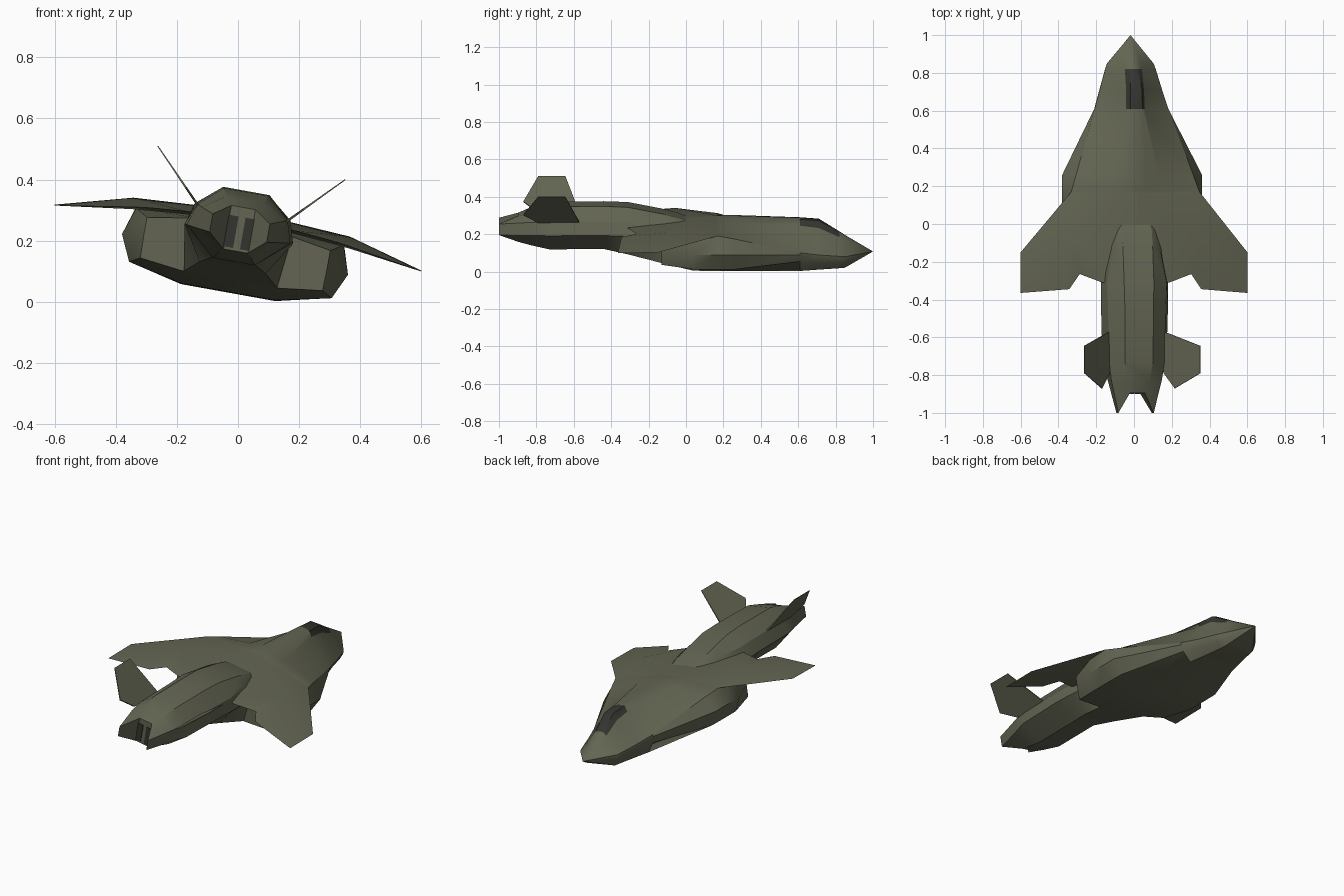
import bpy, bmesh, math
from mathutils import Vector

if "Cube" in bpy.data.objects:
    bpy.data.objects.remove(bpy.data.objects["Cube"])

ROLL, HEIGHT = math.radians(10.2), 0.21   # whole craft banks to the right


def material(name, rgb):
    m = bpy.data.materials.new(name)
    m.diffuse_color = (*rgb, 1)
    m.use_nodes = True
    m.node_tree.nodes["Principled BSDF"].inputs["Base Color"].default_value = m.diffuse_color
    return m


olive = material("olive", (0.125, 0.13, 0.085))
dark = material("dark_glass", (0.034, 0.034, 0.029))


def finish(bm, name, mats, angle=28):
    bmesh.ops.remove_doubles(bm, verts=bm.verts, dist=0.0008)
    bmesh.ops.recalc_face_normals(bm, faces=bm.faces)
    me = bpy.data.meshes.new(name)
    bm.to_mesh(me)
    bm.free()
    for m in mats:
        me.materials.append(m)
    for p in me.polygons:
        p.use_smooth = True
    me.set_sharp_from_angle(angle=math.radians(angle))
    ob = bpy.data.objects.new(name, me)
    bpy.context.collection.objects.link(ob)
    ob.rotation_euler = (0, ROLL, 0)
    ob.location = (0, 0, HEIGHT)
    return ob


def loft(bm, stations):
    """Each station is a half section of (x, y, z), mirrored into a ring."""
    rings = []
    for half in stations:
        pts = half + [(-x, y, z) for x, y, z in reversed(half) if x > 0]
        rings.append([bm.verts.new(p) for p in pts])
    n = len(rings[0])
    for a, b in zip(rings, rings[1:]):
        for i in range(n):
            j = (i + 1) % n
            bm.faces.new((a[i], a[j], b[j], b[i]))
    return rings


def section(y, pts):
    return [(x, y, z) for x, z in pts]


# forward body: nose, cockpit and side pods
bm = bmesh.new()
nose = [(0, -.104)] + [(.00001, -.104)] * 6
rings = loft(bm, [
    section(1.0, nose),
    section(.85, [(0, -.015), (.02, -.018), (.045, -.038), (.125, -.11), (.123, -.125), (.115, -.145), (.095, -.175)]),
    section(.82, [(0, .004), (.024, .001), (.046, -.018), (.136, -.106), (.134, -.122), (.125, -.145), (.1, -.177)]),
    section(.71, [(0, .073), (.03, .069), (.048, .032), (.168, -.093), (.167, -.107), (.155, -.135), (.125, -.18)]),
    section(.61, [(0, .08), (.032, .076), (.05, .045), (.198, -.076), (.198, -.088), (.188, -.125), (.15, -.183)]),
    section(.26, [(0, .09), (.05, .085), (.12, .07), (.315, .02), (.376, -.056), (.335, -.141), (.157, -.183)]),
    section(.17, [(0, .09), (.05, .084), (.14, .071), (.345, .042), (.376, -.056), (.337, -.141), (.157, -.182)]),
    section(.04, [(0, .07), (.05, .065), (.14, .055), (.345, .036), (.376, -.056), (.337, -.141), (.157, -.18)]),
    section(-.13, [(0, .05), (.05, .05), (.14, .04), (.305, .012), (.305, -.05), (.303, -.122), (.165, -.139)]),
])
bm.faces.new(rings[-1])
for f in bm.faces:   # canopy glass
    c = f.calc_center_median()
    if .61 < c.y < .82 and abs(c.x) < .045 and c.z > -.05:
        f.material_index = 1
finish(bm, "forward_body", [olive, dark])

# rear fuselage with notched tail
bm = bmesh.new()
rings = loft(bm, [
    section(.02, [(.07, .07), (.09, .06), (.14, -.02), (.14, -.15)]),
    section(-.04, [(.08, .092), (.1, .078), (.16, 0), (.15, -.155)]),
    section(-.13, [(.08, .115), (.125, .085), (.17, 0), (.155, -.139)]),
    section(-.31, [(.08, .15), (.16, .085), (.18, .01), (.11, -.1)]),
    section(-.44, [(.077, .155), (.155, .085), (.18, .015), (.07, -.078)]),
    section(-.73, [(.075, .152), (.15, .085), (.172, .012), (.07, -.08)]),
    [(.062, -.83, .125), (.135, -.83, .078), (.142, -.83, .008), (.055, -.83, -.06)],
    [(.04, -.895, .1), (.095, -1, .062), (.095, -1, .002), (.04, -.895, -.045)],
])
r = rings[-1]
for ids in ((0, 1, 2, 3), (4, 5, 6, 7), (0, 3, 4, 7)):
    bm.faces.new([r[i] for i in ids])
finish(bm, "rear_fuselage", [olive])

# drooped wings: an outline fanned to a top and a bottom crest
bm = bmesh.new()
outline = [(0, .17, .09), (.345, .17, .042), (.61, -.15, 0), (.61, -.365, -.003), (.355, -.345, .038),
           (.3, -.265, .045), (.18, -.31, .055), (0, -.31, .06)]
for side in (1, -1):
    ring = [bm.verts.new((side * x, y, z)) for x, y, z in outline]
    for crest in (.068, .03):
        c = bm.verts.new((side * .36, -.06, crest))
        for a, b in zip(ring, ring[1:] + ring[:1]):
            if a.co.x or b.co.x:
                bm.faces.new((a, b, c))
    # inner seam triangles close the wing at the centre line
        bm.faces.new((ring[-1], ring[0], c))
finish(bm, "wings", [olive])

# canted tail fins: span fraction and y along a slanted plate
root, tip = Vector((.147, 0, .08)), Vector((.312, 0, .249))
fin = [(0, -.57), (1, -.645), (1, -.79), (.3, -.87), (0, -.79)]
for side, label in ((1, "right"), (-1, "left")):
    bm = bmesh.new()
    skins = []
    for t in (-.004, .004):
        skin = []
        for s, y in fin:
            p = root.lerp(tip, s)
            w = t * (1 - .6 * s)
            skin.append(bm.verts.new((side * (p.x + w * .7), y, p.z - w * .7)))
        bm.faces.new(skin)
        skins.append(skin)
    for i in range(5):
        j = (i + 1) % 5
        bm.faces.new((skins[0][i], skins[0][j], skins[1][j], skins[1][i]))
    finish(bm, label + "_tail_fin", [olive])

# dark exhaust slots in the tail notch
for x, label in ((-.028, "left"), (.031, "right")):
    bm = bmesh.new()
    bmesh.ops.create_cube(bm, size=1)
    for v in bm.verts:
        v.co = (x + v.co.x * .036, -.896 + v.co.y * .006, .016 + v.co.z * .105)
    finish(bm, label + "_exhaust_slot", [dark])
